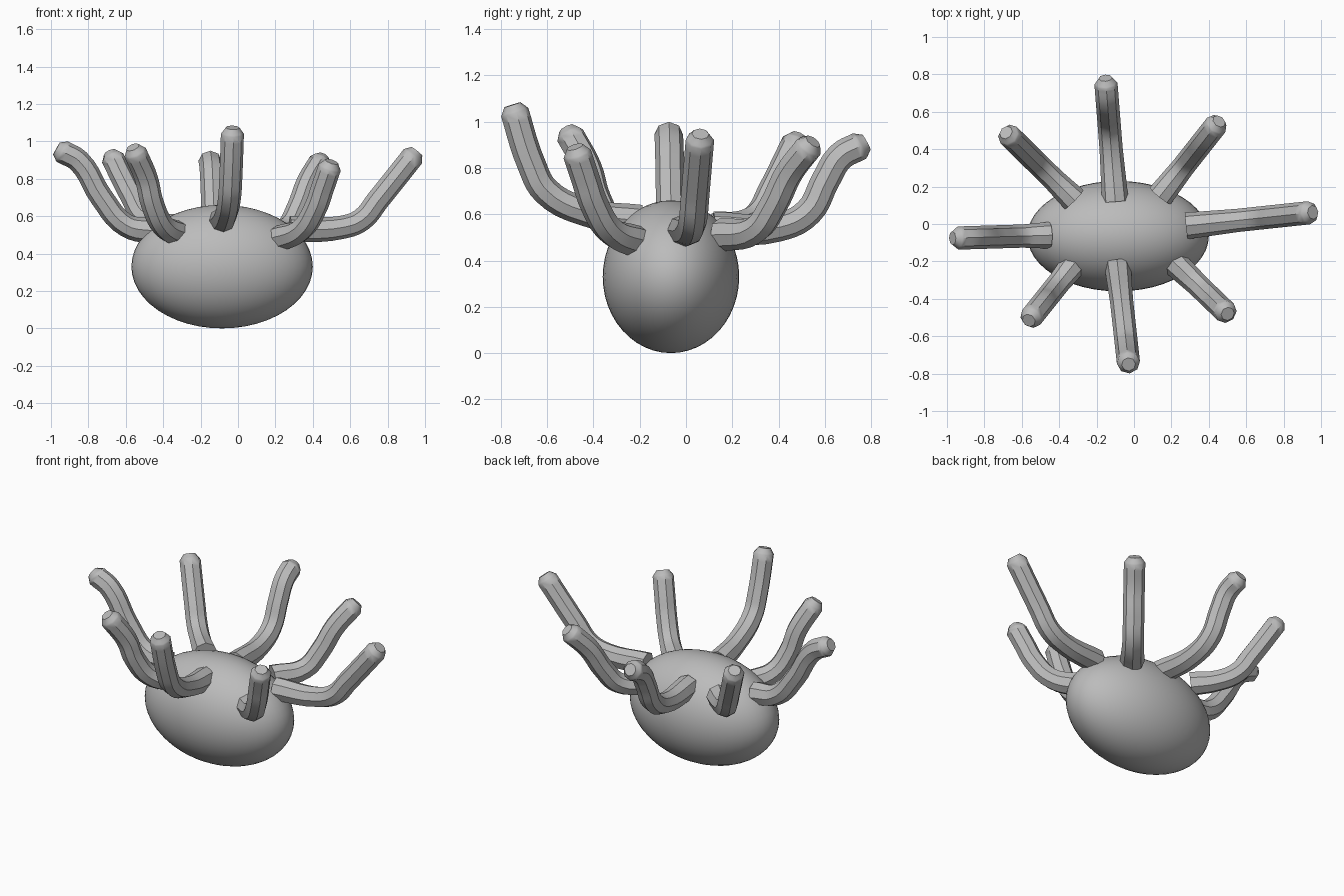
import bpy
import bmesh
from mathutils import Matrix, Vector

cube = bpy.data.objects.get("Cube")
if cube:
    bpy.data.objects.remove(cube, do_unlink=True)

# One plain grey for everything
grey = bpy.data.materials.new("plain grey")
grey.use_nodes = True
grey.diffuse_color = (0.5, 0.5, 0.5, 1)
grey.node_tree.nodes["Principled BSDF"].inputs["Base Color"].default_value = (0.5, 0.5, 0.5, 1)


def select_only(obj):
    bpy.ops.object.select_all(action="DESELECT")
    obj.select_set(True)
    bpy.context.view_layer.objects.active = obj


def make_arm(name, root, tip, bends, radius=0.062):
    """Tube in the upright plane from root to tip; bends are (fraction outward, height)."""
    start, end = Vector(root), Vector(tip)
    points = [start.lerp(end, t).to_3d() + Vector((0, 0, z)) for t, z in bends]
    # Short narrowed end so the tip closes bluntly
    points.append(points[-1] + (points[-1] - points[-2]).normalized() * 0.035)
    curve = bpy.data.curves.new(name, "CURVE")
    curve.dimensions = "3D"
    curve.bevel_depth = radius
    curve.bevel_resolution = 2
    curve.resolution_u = 5
    curve.use_fill_caps = True
    spline = curve.splines.new("BEZIER")
    spline.bezier_points.add(len(points) - 1)
    for bezier_point, point in zip(spline.bezier_points, points):
        bezier_point.co = point
        bezier_point.handle_left_type = bezier_point.handle_right_type = "AUTO"
    spline.bezier_points[0].radius = 1.15
    spline.bezier_points[-1].radius = 0.6
    arm = bpy.data.objects.new(name, curve)
    bpy.context.collection.objects.link(arm)
    select_only(arm)
    bpy.ops.object.convert(target="MESH")
    arm = bpy.context.view_layer.objects.active
    arm.data.materials.append(grey)
    bpy.ops.object.shade_smooth_by_angle(angle=0.7)


# Egg-shaped body
mesh = bpy.data.meshes.new("body")
bm = bmesh.new()
bmesh.ops.create_uvsphere(bm, u_segments=48, v_segments=24, radius=1.0)
bmesh.ops.transform(bm, verts=bm.verts, matrix=Matrix.Translation((-0.085, -0.065, 0.33))
                    @ Matrix.Diagonal((0.485, 0.295, 0.33, 1)))
bm.to_mesh(mesh)
bm.free()
body = bpy.data.objects.new("body", mesh)
bpy.context.collection.objects.link(body)
body.data.materials.append(grey)
select_only(body)
bpy.ops.object.shade_smooth_by_angle(angle=1.0)

# Eight arms around the body
make_arm("front_arm", (-0.09, -0.20), (-0.03, -0.74),
         [(0, 0.57), (0.4, 0.605), (0.75, 0.70), (0.87, 0.82), (1, 1.04)])
make_arm("back_arm", (-0.10, 0.12), (-0.15, 0.75),
         [(0, 0.54), (0.45, 0.545), (0.65, 0.61), (0.77, 0.75), (0.87, 0.85), (1, 0.895)])
make_arm("left_arm", (0.28, -0.01), (0.935, 0.06),
         [(0, 0.53), (0.42, 0.54), (0.58, 0.58), (0.72, 0.69), (1, 0.92)])
make_arm("right_arm", (-0.45, -0.06), (-0.94, -0.075),
         [(0, 0.52), (0.3, 0.55), (0.57, 0.70), (0.82, 0.895), (1, 0.945)])
make_arm("back_left_arm", (0.14, 0.15), (0.44, 0.53),
         [(0, 0.51), (0.4, 0.535), (0.6, 0.64), (0.78, 0.78), (1, 0.89)])
make_arm("back_right_arm", (-0.32, 0.13), (-0.67, 0.475),
         [(0, 0.54), (0.32, 0.555), (0.54, 0.60), (0.7, 0.70), (1, 0.91)])
make_arm("front_left_arm", (0.22, -0.21), (0.49, -0.47),
         [(0, 0.48), (0.45, 0.53), (0.73, 0.65), (0.86, 0.75), (1, 0.86)])
make_arm("front_right_arm", (-0.31, -0.20), (-0.55, -0.50),
         [(0, 0.50), (0.38, 0.55), (0.62, 0.67), (0.75, 0.80), (1, 0.94)])
